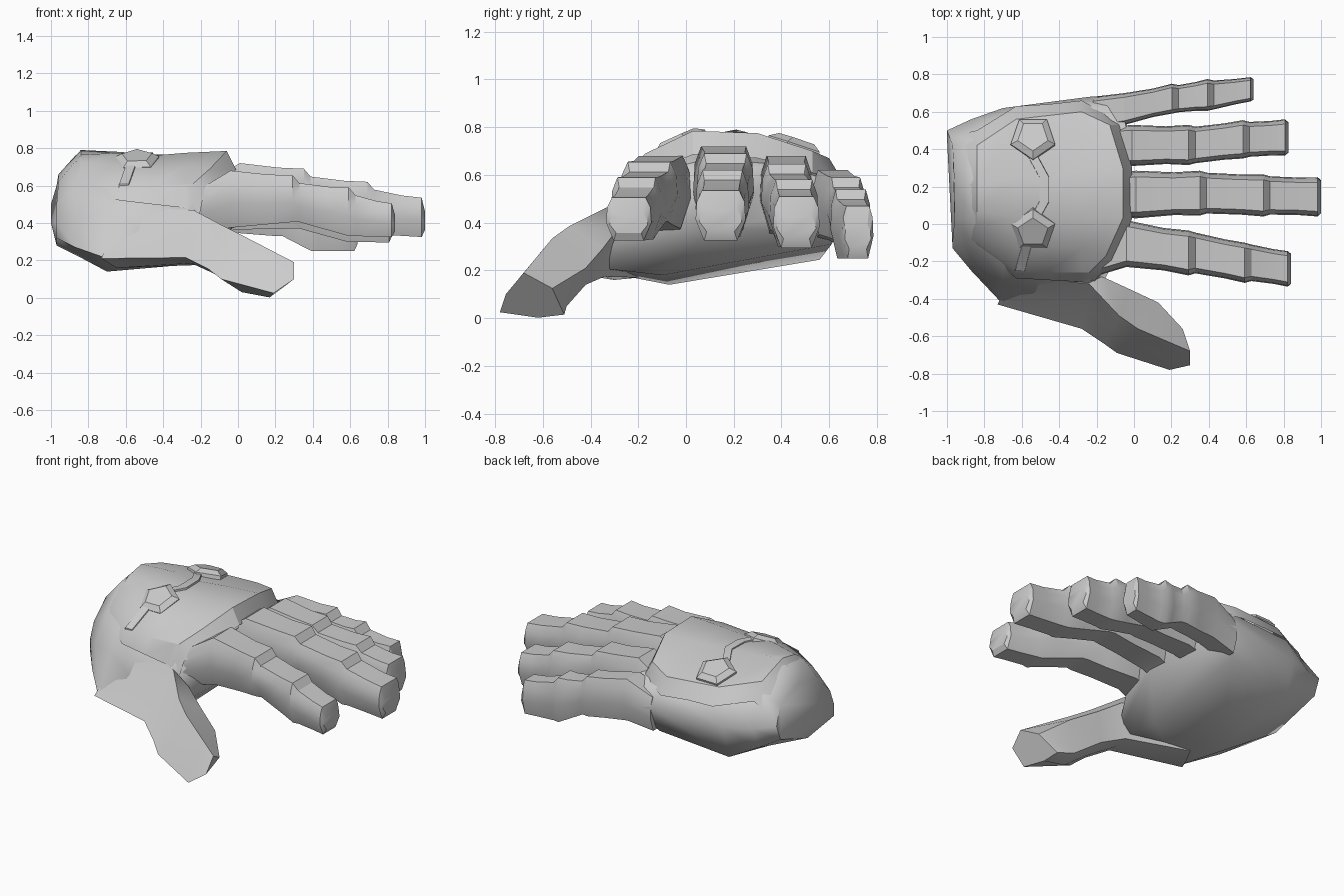
import bpy, bmesh, math
from mathutils import Vector, Matrix

steel = bpy.data.materials.new("grey_metal")
steel.diffuse_color = (0.6, 0.6, 0.6, 1)


def finish(name, bm, angle=32):
    bmesh.ops.recalc_face_normals(bm, faces=bm.faces)
    me = bpy.data.meshes.new(name)
    bm.to_mesh(me)
    bm.free()
    ob = bpy.data.objects.new(name, me)
    me.materials.append(steel)
    bpy.context.collection.objects.link(ob)
    bpy.ops.object.select_all(action='DESELECT')
    bpy.context.view_layer.objects.active = ob
    ob.select_set(True)
    bpy.ops.object.shade_smooth_by_angle(angle=math.radians(angle))
    return ob


def loft(name, rings, closed=True, angle=32):
    """Skin a list of equally sized point rings and cap both ends."""
    bm = bmesh.new()
    rows = [[bm.verts.new(p) for p in r] for r in rings]
    n = len(rows[0])
    for a, b in zip(rows, rows[1:]):
        for i in range(n if closed else n - 1):
            j = (i + 1) % n
            bm.faces.new((a[i], a[j], b[j], b[i]))
    if closed:
        bm.faces.new(rows[0])
        bm.faces.new(rows[-1])
    return finish(name, bm, angle)


# palm: cross-sections from wrist to knuckles (x, then y/z around the ring)
palm = [
    (-0.97, [(-.13, .32), (.14, .28), (.46, .40), (.50, .50), (.42, .60), (.22, .66), (.02, .62), (-.09, .50), (-.13, .40)]),
    (-0.87, [(-.25, .27), (.05, .23), (.51, .33), (.56, .47), (.45, .65), (.24, .76), (.04, .73), (-.10, .59), (-.22, .43)]),
    (-0.70, [(-.43, .21), (-.07, .14), (.56, .245), (.62, .46), (.56, .62), (.28, .75), (.05, .75), (-.22, .58), (-.31, .46)]),
    (-0.24, [(-.45, .22), (-.10, .18), (.61, .31), (.68, .48), (.62, .60), (.38, .70), (.05, .74), (-.27, .55), (-.31, .47)]),
    (-0.02, [(-.19, .37), (.12, .38), (.58, .36), (.69, .46), (.64, .56), (.42, .64), (.10, .67), (-.17, .60), (-.22, .48)]),
]
ease = [(0, 0, -.03, -.03, 0, .01, .01, 0, 0)] + [(0,) * 9] * 3 + [(-.08, 0, -.04, -.05, -.05, 0, 0, -.06, -.08)]
loft("palm", [[(x + o, y, z) for (y, z), o in zip(ps, e)] for (x, ps), e in zip(palm, ease)], angle=62)

# armour plate on the back of the hand, with a sloping rim
plate = [
    (-.93, [(-.10, .50), (-.08, .55), (0, .60), (.08, .66), (.22, .69), (.42, .61), (.48, .54)]),
    (-.84, [(-.13, .57), (-.09, .63), (0, .715), (.08, .765), (.21, .79), (.42, .72), (.50, .62)]),
    (-.63, [(-.29, .52), (-.25, .60), (-.12, .70), (.03, .775), (.25, .78), (.56, .68), (.63, .58)]),
    (-.46, [(-.30, .50), (-.26, .60), (-.12, .70), (.03, .76), (.25, .765), (.58, .675), (.64, .58)]),
    (-.28, [(-.31, .48), (-.26, .605), (-.13, .705), (.03, .775), (.28, .77), (.60, .67), (.66, .57)]),
    (-.06, [(-.31, .46), (-.26, .61), (-.17, .69), (.03, .785), (.30, .775), (.53, .70), (.60, .59)]),
    (-.01, [(-.305, .42), (-.28, .52), (-.21, .59), (.03, .685), (.30, .67), (.53, .61), (.58, .52)]),
]
bulge = (-.20, -.18, -.09, 0, 0, -.07, -.11)
loft("back_plate", [[(x + (o if k > 4 else 0), y, z) for (y, z), o in zip(ps, bulge)]
                    for k, (x, ps) in enumerate(plate)], closed=False, angle=30)


# five-sided studs with a stepped top
def stud(name, centre, normal, turn):
    rot = Vector((0, 0, 1)).rotation_difference(Vector(normal).normalized()).to_matrix().to_4x4()
    m = Matrix.Translation(centre) @ rot @ Matrix.Rotation(math.radians(turn), 4, 'Z')
    rings = [[m @ Vector((r * math.cos(a * math.tau / 5), r * math.sin(a * math.tau / 5), h))
              for a in range(5)] for r, h in ((.125, -.06), (.125, .012), (.085, .036))]
    loft(name, rings, angle=15)


stud("stud_front", (-.54, -.03, .728), (-.02, -.45, 1), 90)
stud("stud_back", (-.54, .46, .715), (-.02, .33, 1), -90)

# low seams running between and beside the studs
for nm, path in {
    "seam_middle": [(-.54, .36, .750), (-.48, .25, .774), (-.48, .12, .772), (-.53, .03, .772)],
    "seam_front": [(-.575, -.12, .706), (-.61, -.25, .606)],
}.items():
    loft(nm, [[(x + dx, y, z + dz) for dx, dz in ((-.03, -.03), (-.025, .002), (.025, .002), (.03, -.03))]
              for x, y, z in path], angle=20)

# finger section: bevelled plate on top, rounded underneath
SECTION = [(-.74, 1), (.74, 1), (.95, .78), (1, .42), (.66, 0), (-.66, 0), (-1, .42), (-.95, .78)]


# stations are (x, y low, y high, z top, z bottom): buried root, knuckle, two joints, tip
def finger(name, root, *st):
    def ring(x, lo, hi, zt, zb, s=1.0):
        c, w = (lo + hi) / 2, (hi - lo) / 2 * s
        return [(x, c + u * w, zb + v * (zt - zb)) for u, v in SECTION]

    def mix(a, b, t):
        return [p + (q - p) * t for p, q in zip(a, b)]

    rings = [ring(*root)]
    for k in range(3):
        s, e = list(st[k]), list(st[k + 1])
        if k:
            s[0] += .018
            s[3] -= .042
        e[0] -= .018
        rings.append(ring(*s, .91 if k else 1))          # start of the segment
        m = mix(s, e, .6)
        m[3] -= .006
        rings.append(ring(*m, .93))                      # waist
        rings.append(ring(*e))                           # flared end
    t = list(st[3])
    h = t[3] - t[4]
    t[3] -= h * .36
    t[4] += h * .18
    rings.append(ring(*t, .84))                          # blunt tip
    loft(name, rings, angle=28)


finger("index_finger", (-.24, -.29, -.02, .56, .34), (-.04, -.23, .02, .68, .375),
       (.31, -.275, -.035, .655, .405), (.61, -.315, -.10, .59, .33), (.84, -.335, -.145, .505, .325))
finger("middle_finger", (-.12, .04, .27, .64, .34), (.01, .03, .285, .72, .385),
       (.37, .045, .285, .69, .42), (.71, .04, .265, .62, .34), (1.0, .04, .25, .535, .325))
finger("ring_finger", (-.12, .32, .52, .60, .34), (-.01, .31, .53, .68, .365),
       (.31, .315, .53, .645, .37), (.60, .35, .555, .58, .30), (.825, .365, .56, .51, .295))
finger("little_finger", (-.22, .50, .68, .54, .32), (-.05, .53, .70, .62, .35),
       (.22, .59, .75, .59, .33), (.41, .605, .775, .54, .25), (.64, .655, .785, .47, .25))

# thumb: upper outer, mid outer, lower outer, underside, lower inner, upper inner
loft("thumb", [
    [(-.60, -.28, .48), (-.68, -.34, .35), (-.73, -.43, .21), (-.65, -.30, .16), (-.60, -.20, .17), (-.55, -.15, .35)],
    [(-.24, -.32, .47), (-.26, -.44, .34), (-.28, -.56, .215), (-.25, -.46, .185), (-.22, -.34, .175), (-.15, -.29, .37)],
    [(-.08, -.49, .385), (-.12, -.56, .27), (-.16, -.64, .155), (-.13, -.55, .13), (-.10, -.42, .14), (-.02, -.35, .29)],
    [(.02, -.56, .335), (-.03, -.63, .21), (-.09, -.69, .10), (.02, -.62, .03), (.04, -.50, .05), (.13, -.42, .21)],
    [(.30, -.68, .19), (.30, -.755, .10), (.19, -.78, .025), (.17, -.62, .002), (.16, -.51, .015), (.26, -.56, .125)],
], angle=45)
